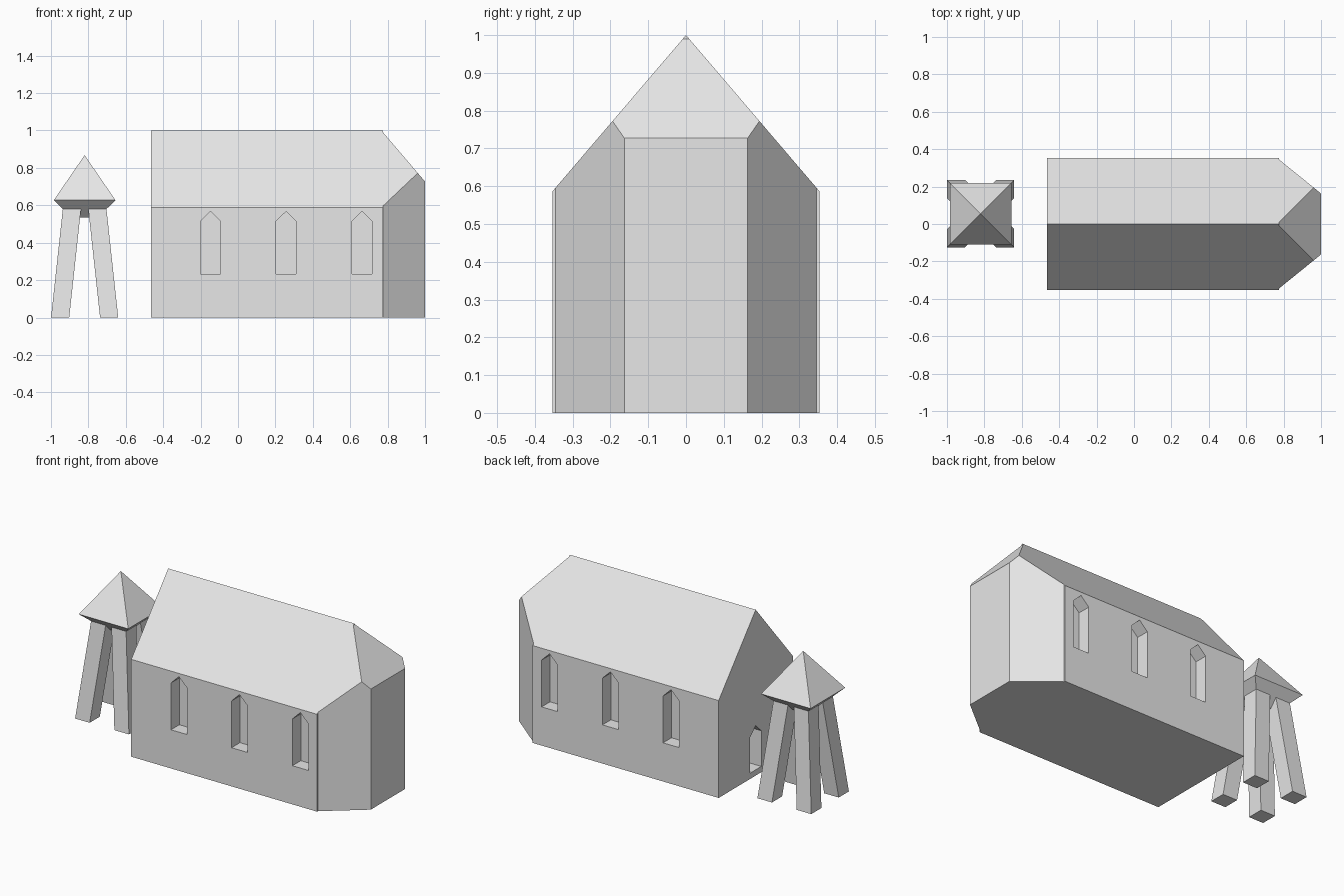
import bpy, bmesh, math
from mathutils import Matrix, Vector

if "Cube" in bpy.data.objects:
    bpy.data.objects.remove(bpy.data.objects["Cube"])

stone = bpy.data.materials.new("light grey")
stone.diffuse_color = (0.8, 0.8, 0.8, 1)
stone.use_nodes = True
stone.node_tree.nodes["Principled BSDF"].inputs["Base Color"].default_value = stone.diffuse_color


def add_object(name, bm, material=stone):
    bmesh.ops.recalc_face_normals(bm, faces=bm.faces)
    mesh = bpy.data.meshes.new(name)
    bm.to_mesh(mesh)
    bm.free()
    if material:
        mesh.materials.append(material)
    obj = bpy.data.objects.new(name, mesh)
    bpy.context.collection.objects.link(obj)
    return obj


def extrude_profile(bm, points, offset):
    face = bm.faces.new([bm.verts.new(p) for p in points])
    result = bmesh.ops.extrude_face_region(bm, geom=[face], use_keep_orig=True)
    verts = [g for g in result["geom"] if isinstance(g, bmesh.types.BMVert)]
    bmesh.ops.translate(bm, verts=verts, vec=offset)


def clip(bm, point, normal):
    # Remove everything on the normal side of a plane and close the cut
    cut = bmesh.ops.bisect_plane(bm, geom=bm.verts[:] + bm.edges[:] + bm.faces[:],
                                 plane_co=point, plane_no=normal, clear_outer=True)
    edges = [g for g in cut["geom_cut"] if isinstance(g, bmesh.types.BMEdge)]
    bmesh.ops.contextual_create(bm, geom=edges)


WEST, EAST, HALF, EAVE, RIDGE = -0.465, 0.775, 0.353, 0.587, 1.0
SLOPE = (RIDGE - EAVE) / HALF

# Nave: gabled profile along x
bm = bmesh.new()
gable = [(-HALF, 0), (HALF, 0), (HALF, EAVE), (0, RIDGE), (-HALF, EAVE)]
extrude_profile(bm, [(WEST, y, z) for y, z in gable], (EAST - WEST, 0, 0))
nave = add_object("nave", bm)

# Apse: chamfered plan, clipped by the two roof slopes and the end hip
bm = bmesh.new()
plan = [(EAST, -0.345), (1.0, -0.163), (1.0, 0.163), (EAST, 0.345)]
extrude_profile(bm, [(x, y, 0) for x, y in plan], (0, 0, 1.2))
for side in (-1, 1):
    clip(bm, (0, 0, RIDGE), Vector((0, side * SLOPE, 1)).normalized())
clip(bm, (1.0, 0, 0.727), Vector((SLOPE, 0, 1)).normalized())
add_object("apse", bm)

# Pointed window and door recesses, cut into the nave
DEPTH = 0.08


def pointed(w, bottom, shoulder, tip):
    return [(-w, bottom), (w, bottom), (w, shoulder), (0, tip), (-w, shoulder)]


bm = bmesh.new()
for x in (-0.147, 0.257, 0.663):
    for side in (-1, 1):
        window = [(x + u, side * (HALF - DEPTH), z)
                  for u, z in pointed(0.053, 0.233, 0.515, 0.567)]
        extrude_profile(bm, window, (0, side * 0.2, 0))
door = [(WEST + DEPTH, u, z) for u, z in pointed(0.053, 0.035, 0.25, 0.302)]
extrude_profile(bm, door, (-0.2, 0, 0))
cutter = add_object("opening_cutter", bm, None)
cutter.hide_render = True
cutter.hide_viewport = True
cut = nave.modifiers.new("openings", "BOOLEAN")
cut.operation = "DIFFERENCE"
cut.solver = "EXACT"
cut.object = cutter

# Bell tower roof: pyramid over a tapered underside
TX, TY = -0.82, 0.055
bm = bmesh.new()
for r1, r2, z1, z2 in ((0.07, 0.165, 0.535, 0.627), (0.165, 0, 0.627, 0.868)):
    place = (Matrix.Translation((TX, TY, (z1 + z2) / 2))
             @ Matrix.Rotation(math.pi / 4, 4, "Z"))
    bmesh.ops.create_cone(bm, cap_ends=(r2 > 0), segments=4, depth=z2 - z1,
                          radius1=r1 * math.sqrt(2), radius2=r2 * math.sqrt(2),
                          matrix=place)
bmesh.ops.remove_doubles(bm, verts=bm.verts, dist=0.0005)
# drop the hidden inner faces at eave level
inner = [f for f in bm.faces if all(abs(v.co.z - 0.627) < 0.001 for v in f.verts)]
bmesh.ops.delete(bm, geom=inner, context="FACES_ONLY")
add_object("bell_tower_roof", bm)

# Four leaning tower legs
for sx, xname in ((-1, "left"), (1, "right")):
    for sy, yname in ((-1, "front"), (1, "back")):
        bm = bmesh.new()
        bmesh.ops.create_cube(bm, size=1)
        for v in bm.verts:
            top = v.co.z > 0
            mid = 0.066 if top else 0.131
            v.co = (TX + sx * mid + v.co.x * 0.097, TY + sy * mid + v.co.y * 0.097,
                    0.6 if top else 0)
        add_object(f"tower_leg_{yname}_{xname}", bm)
